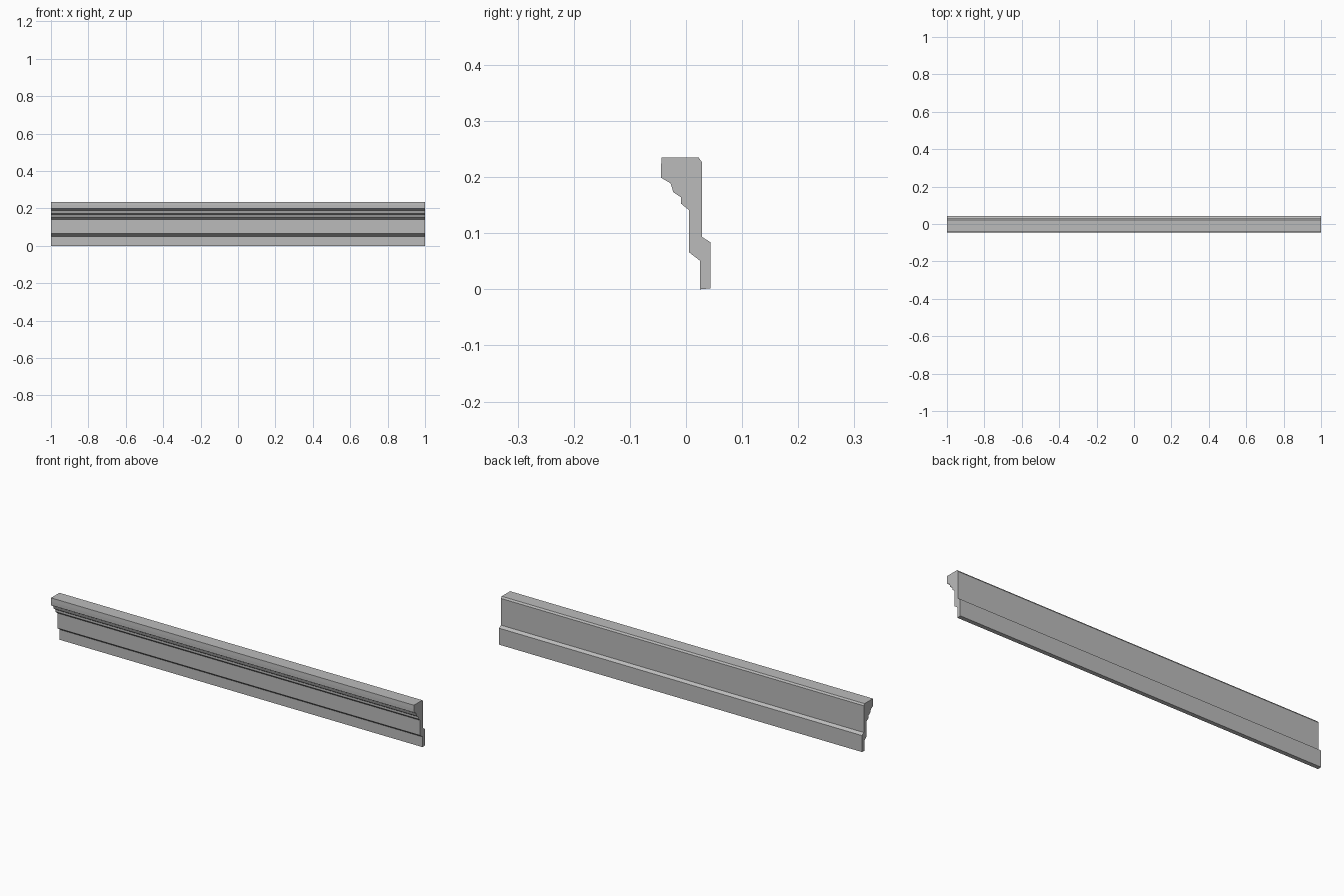
import bpy
import bmesh

if "Cube" in bpy.data.objects:
    bpy.data.objects.remove(bpy.data.objects["Cube"])

# Plain grey finish
grey = bpy.data.materials.new("plain grey")
grey.diffuse_color = (0.5, 0.5, 0.5, 1)
grey.use_nodes = True
grey.node_tree.nodes["Principled BSDF"].inputs["Base Color"].default_value = grey.diffuse_color

# Moulding cross-section as (y, z), from the top front edge round the back
profile = [
    (-0.0435, 0.235), (0.0225, 0.235), (0.0285, 0.2265),   # cap
    (0.0285, 0.0935), (0.0435, 0.084), (0.0435, 0.002),    # back and lower lip
    (0.025, 0.0), (0.025, 0.051), (0.0055, 0.066),         # lower front
    (0.0055, 0.141), (-0.009, 0.153), (-0.009, 0.164),     # fascia and first step
    (-0.0225, 0.173), (-0.0275, 0.189), (-0.0445, 0.199),  # upper steps
    (-0.0445, 0.217),
]

# Extrude the section along the full length
bm = bmesh.new()
end = bm.faces.new([bm.verts.new((-1, y, z)) for y, z in profile])
swept = bmesh.ops.extrude_face_region(bm, geom=[end], use_keep_orig=True)
verts = [g for g in swept["geom"] if isinstance(g, bmesh.types.BMVert)]
bmesh.ops.translate(bm, verts=verts, vec=(2, 0, 0))
bmesh.ops.recalc_face_normals(bm, faces=bm.faces)

mesh = bpy.data.meshes.new("cornice_moulding")
bm.to_mesh(mesh)
bm.free()
mesh.materials.append(grey)
moulding = bpy.data.objects.new("cornice_moulding", mesh)
bpy.context.collection.objects.link(moulding)
